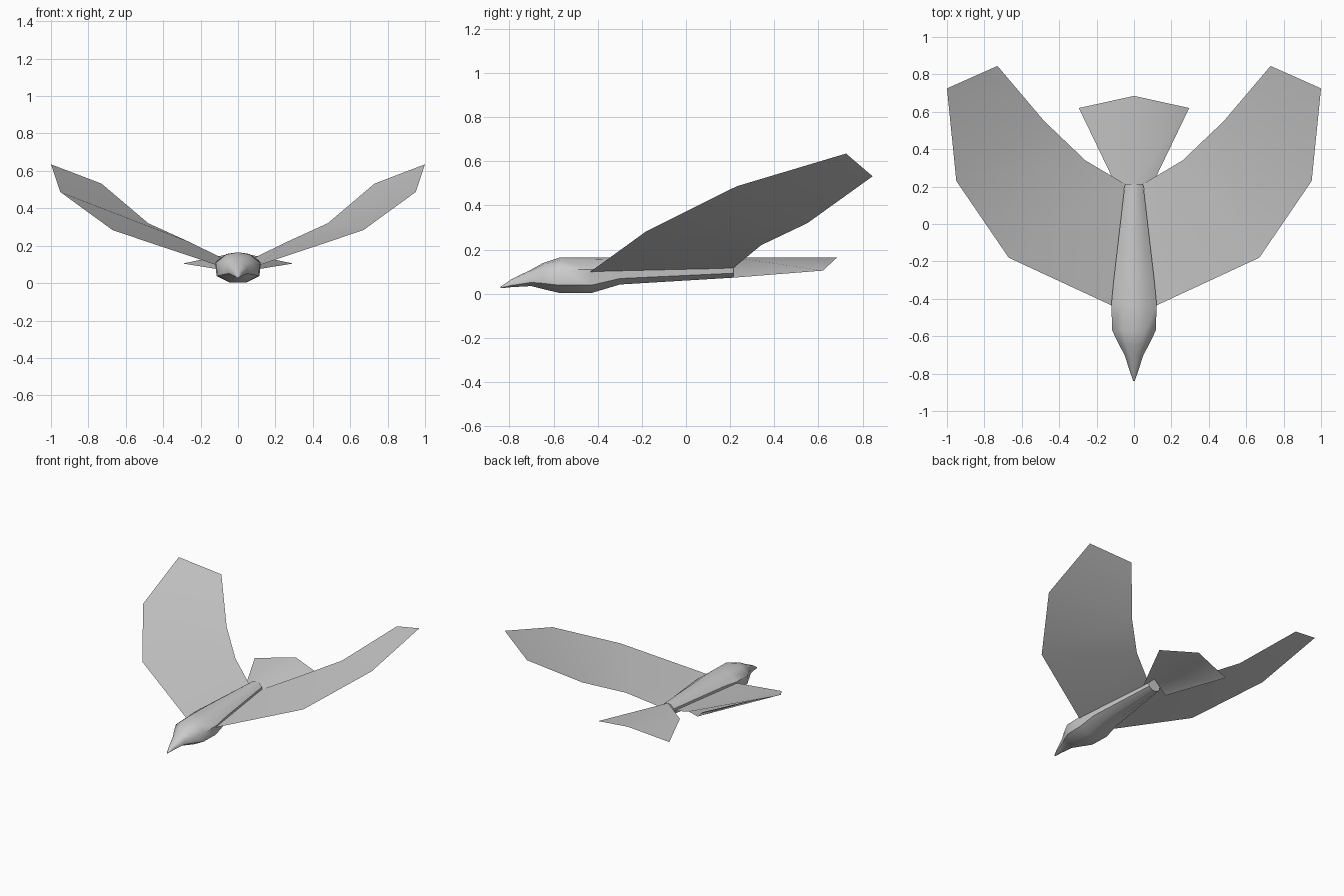
import bpy

cube = bpy.data.objects.get("Cube")
if cube:
    bpy.data.objects.remove(cube, do_unlink=True)

# One plain feather grey for everything
grey = bpy.data.materials.new("feather_grey")
grey.use_nodes = True
colour = (0.6, 0.6, 0.6, 1)
grey.diffuse_color = colour
grey.node_tree.nodes["Principled BSDF"].inputs["Base Color"].default_value = colour


def add_part(name, verts, faces):
    mesh = bpy.data.meshes.new(name)
    mesh.from_pydata(verts, [], faces)
    mesh.materials.append(grey)
    obj = bpy.data.objects.new(name, mesh)
    bpy.context.collection.objects.link(obj)
    for poly in mesh.polygons:
        poly.use_smooth = True
    return obj


# Body: faceted rings lofted along y as (y, half width, bottom, top)
stations = [(-0.84, 0.004, 0.025, 0.032), (-0.79, 0.022, 0.03, 0.066),
            (-0.70, 0.052, 0.035, 0.11), (-0.65, 0.08, 0.022, 0.138),
            (-0.57, 0.12, 0.003, 0.165), (-0.43, 0.125, 0.003, 0.165),
            (-0.30, 0.112, 0.042, 0.165), (0.215, 0.05, 0.073, 0.165)]
# Half section as (width fraction, height fraction)
half = [(0, 1), (0.52, 0.93), (0.97, 0.66), (0.92, 0.22), (0.35, 0), (0, 0)]
section = half + [(-u, v) for u, v in half[-2:0:-1]]
n = len(section)
verts = [(u * w, y, lo + v * (hi - lo))
         for y, w, lo, hi in stations for u, v in section]
faces = []
for i in range(len(stations) - 1):
    for j in range(n):
        k = (j + 1) % n
        faces.append((i * n + j, i * n + k, (i + 1) * n + k, (i + 1) * n + j))
last = (len(stations) - 1) * n
faces += [tuple(range(n))[::-1], tuple(range(last, last + n))]
body = add_part("body", verts, faces)
bpy.context.view_layer.objects.active = body
body.select_set(True)
bpy.ops.object.shade_smooth_by_angle(angle=0.9)

# Wings: thin sheets between leading and trailing edges
leading = [(0.11, -0.44, 0.095), (0.67, -0.18, 0.283),
           (0.95, 0.23, 0.487), (1.0, 0.725, 0.635)]
trailing = [(0.05, 0.215, 0.117), (0.26, 0.34, 0.22),
            (0.48, 0.55, 0.32), (0.73, 0.845, 0.532)]
for name, side in (("left_wing", 1), ("right_wing", -1)):
    points = [(side * x, y, z) for x, y, z in leading + trailing]
    quads = [(i, i + 1, i + 5, i + 4) for i in range(3)]
    add_part(name, points, [q[::side] for q in quads])

# Tail: fan folded down on both sides of the centre ridge
tail = [(0, 0.215, 0.165), (0, 0.685, 0.165)]
for side in (1, -1):
    tail += [(side * 0.295, 0.62, 0.105), (side * 0.1, 0.215, 0.073)]
add_part("tail", tail, [(0, 3, 2, 1), (0, 1, 4, 5)])
